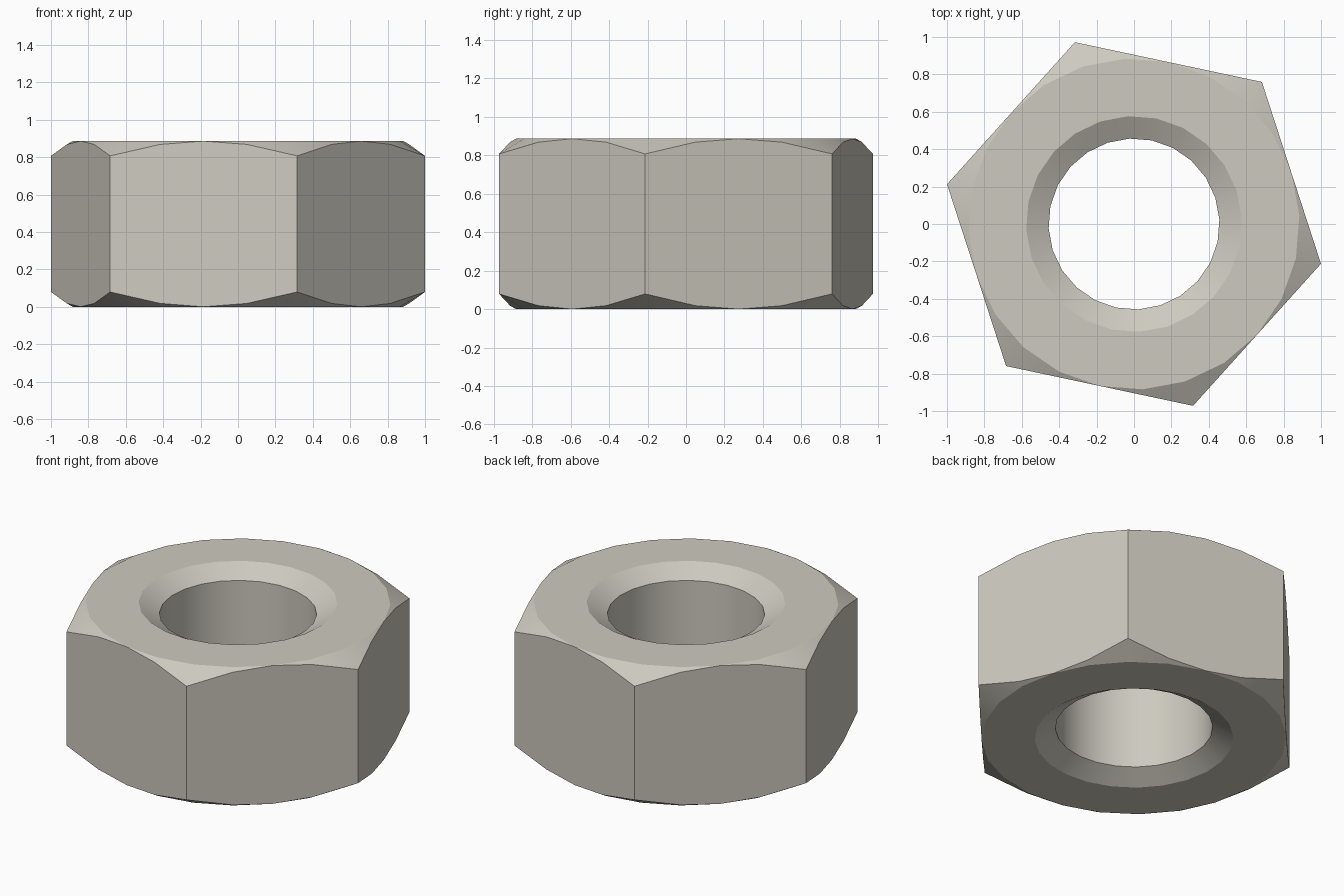
import bpy, bmesh, math

if "Cube" in bpy.data.objects:
    bpy.data.objects.remove(bpy.data.objects["Cube"])

SIDES = 24                    # columns around the nut, four per hexagon face
TURN = math.radians(-12)      # direction of the first hexagon corner
HEIGHT = 0.886
CORNER = 1.022                # radius at the hexagon corners
FLAT = CORNER * math.cos(math.pi / 6)   # radius at the middle of the flats
BORE, MOUTH = 0.457, 0.577    # hole radius and its chamfer mouth
SLOPE = math.tan(math.pi / 6)           # 30 degree chamfers


def profile(i):
    """Closed cross-section (radius, z) of column i."""
    off = (i % 4) * math.pi / 12 - math.pi / 6
    hex_r = FLAT / math.cos(off)
    drop = (hex_r - FLAT) * SLOPE
    sink = (MOUTH - BORE) * SLOPE
    return [(BORE, sink), (MOUTH, 0), (FLAT, 0), (hex_r, drop),
            (hex_r, HEIGHT - drop), (FLAT, HEIGHT), (MOUTH, HEIGHT),
            (BORE, HEIGHT - sink)]


# Hexagon nut body: cross-sections swept round and joined
bm = bmesh.new()
columns = []
for i in range(SIDES):
    a = TURN + i * 2 * math.pi / SIDES
    columns.append([bm.verts.new((r * math.cos(a), r * math.sin(a), z))
                    for r, z in profile(i)])
for i in range(SIDES):
    p, q = columns[i], columns[(i + 1) % SIDES]
    for j in range(8):
        k = (j + 1) % 8
        bm.faces.new((p[j], q[j], q[k], p[k]))

# The chamfer vanishes at the middle of each flat
bmesh.ops.remove_doubles(bm, verts=bm.verts, dist=0.0005)
bmesh.ops.recalc_face_normals(bm, faces=bm.faces)
mesh = bpy.data.meshes.new("hex_nut")
bm.to_mesh(mesh)
bm.free()

nut = bpy.data.objects.new("hex_nut", mesh)
bpy.context.collection.objects.link(nut)

# Warm grey metal
metal = bpy.data.materials.new("warm grey metal")
metal.diffuse_color = (0.61, 0.59, 0.52, 1)
metal.use_nodes = True
metal.node_tree.nodes["Principled BSDF"].inputs["Base Color"].default_value = metal.diffuse_color
mesh.materials.append(metal)

# Round bore and chamfers, crisp edges
bpy.context.view_layer.objects.active = nut
nut.select_set(True)
bpy.ops.object.shade_smooth_by_angle(angle=math.radians(25))
